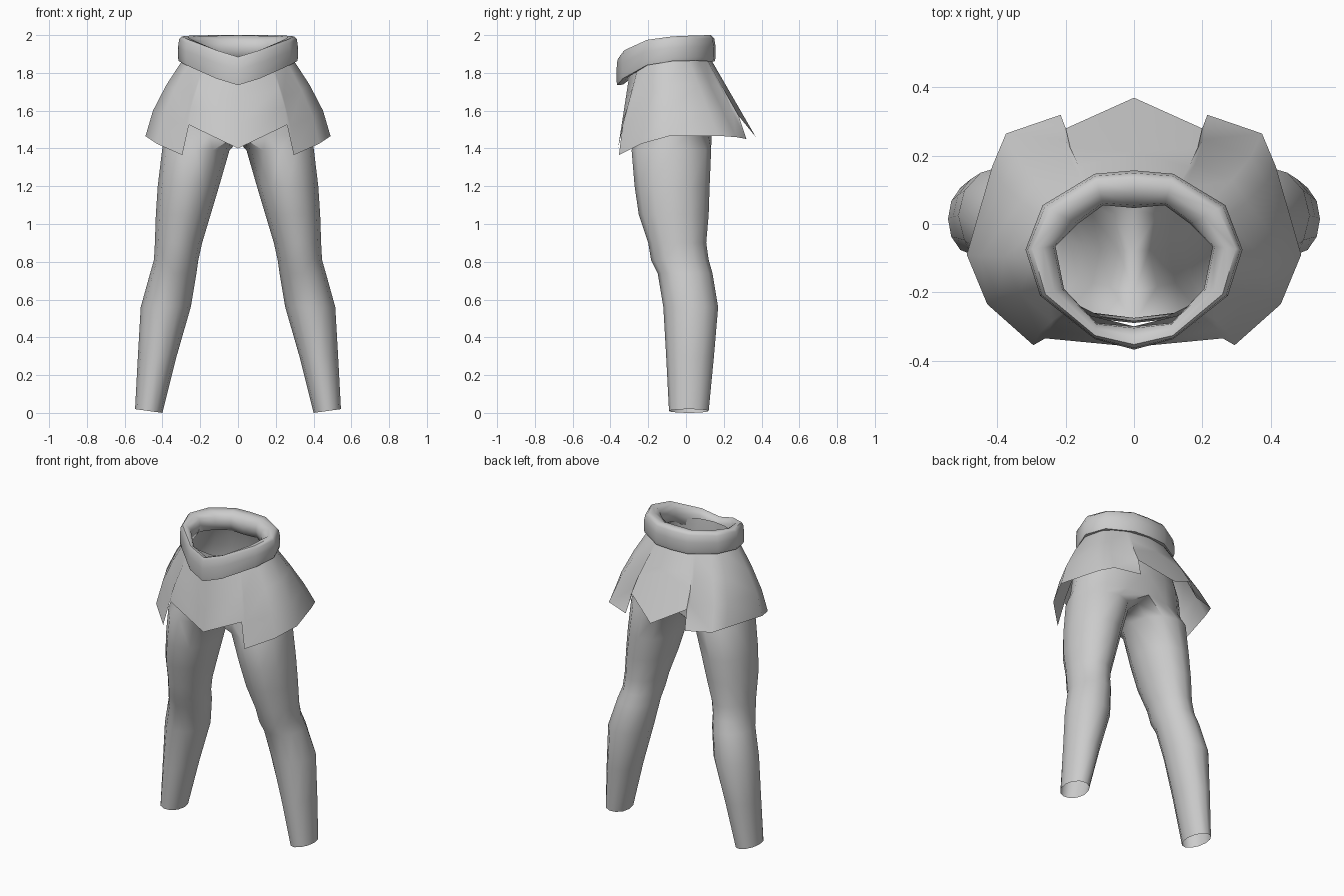
import bpy, math

if "Cube" in bpy.data.objects:
    bpy.data.objects.remove(bpy.data.objects["Cube"])

cloth = bpy.data.materials.new("grey cloth")
cloth.diffuse_color = (0.6, 0.6, 0.6, 1)
cloth.use_nodes = True
cloth.node_tree.nodes["Principled BSDF"].inputs["Base Color"].default_value = cloth.diffuse_color


def make(name, verts, faces):
    """Half mesh on +x, mirrored to the other side and smoothed."""
    mesh = bpy.data.meshes.new(name)
    mesh.from_pydata(verts, [], faces)
    mesh.materials.append(cloth)
    ob = bpy.data.objects.new(name, mesh)
    bpy.context.collection.objects.link(ob)
    bpy.ops.object.select_all(action='DESELECT')
    ob.select_set(True)
    bpy.context.view_layer.objects.active = ob
    bpy.ops.object.shade_smooth_by_angle(angle=math.radians(55))
    mod = ob.modifiers.new("mirror", 'MIRROR')
    mod.use_clip = True
    mod.merge_threshold = 0.002
    return ob


def grid(rows, cols):
    return [(r * cols + c, r * cols + c + 1, (r + 1) * cols + c + 1, (r + 1) * cols + c)
            for r in range(rows - 1) for c in range(cols - 1)]


# Trousers: leg sections (z, x inner, x outer, y front, y back), then hip sections
LEG = [(0.01, 0.40, 0.545, -0.09, 0.12), (0.30, 0.325, 0.53, -0.105, 0.148),
       (0.56, 0.25, 0.515, -0.12, 0.17), (0.74, 0.22, 0.465, -0.15, 0.14),
       (0.81, 0.21, 0.445, -0.185, 0.12), (0.90, 0.19, 0.44, -0.20, 0.107),
       (1.05, 0.145, 0.435, -0.25, 0.12), (1.20, 0.10, 0.425, -0.272, 0.125),
       (1.39, 0.045, 0.402, -0.288, 0.133)]
HIP = [(1.47, 0.39, -0.29, 0.135), (1.62, 0.37, -0.285, 0.135),
       (1.76, 0.315, -0.275, 0.12), (1.88, 0.25, -0.285, 0.08)]
N = 12
verts, faces = [], []
for r, (z, x0, x1, y0, y1) in enumerate(LEG):
    for k in range(N):
        a = math.tau * k / N
        tilt = 0.01 * math.cos(a) if r == 0 else 0
        verts.append(((x0 + x1) / 2 + (x1 - x0) / 2 * math.cos(a),
                      (y0 + y1) / 2 + (y1 - y0) / 2 * math.sin(a), z + tilt))


def hip_point(sec, k):
    z, rx, y0, y1 = sec
    a = math.pi / 8 * k
    x = 0 if abs(k) == 4 else rx * math.cos(a)
    return (x, (y0 + y1) / 2 + (y1 - y0) / 2 * math.sin(a), z)


# Crotch ring: outer side follows the hips, inner side lies on the middle seam
crotch = len(verts)
for k in range(N):
    if k <= 4 or k >= 8:
        verts.append(hip_point(HIP[0], k if k <= 4 else k - N))
    else:
        verts.append((0, (0.04, -0.08, -0.2)[k - 5], (1.455, 1.44, 1.455)[k - 5]))
for r in range(len(LEG)):
    for k in range(N):
        j = (k + 1) % N
        faces.append((r * N + k, r * N + j, (r + 1) * N + j, (r + 1) * N + k))
prev = [crotch + k % N for k in range(-4, 5)]
for sec in HIP[1:]:
    cur = []
    for k in range(-4, 5):
        cur.append(len(verts))
        verts.append(hip_point(sec, k))
    faces += [(prev[i], prev[i + 1], cur[i + 1], cur[i]) for i in range(8)]
    prev = cur
make("trousers", verts, faces)

# Skirt: jagged hem flaring out from the waist
HEM = [(0, -.36, 1.40), (.26, -.335, 1.525), (.295, -.355, 1.365), (.43, -.235, 1.425),
       (.49, -.09, 1.465), (.415, .17, 1.467), (.375, .265, 1.46), (.215, .32, 1.45),
       (.20, .28, 1.57), (0, .37, 1.46)]
WAIST_ANGLES = [-90, -53, -49, -27, -4, 27, 42, 60, 64, 90]
waist = []
for deg in WAIST_ANGLES:
    a = math.radians(deg)
    x = 0 if abs(deg) == 90 else 0.29 * math.cos(a)
    waist.append((x, -0.085 + 0.215 * math.sin(a), 1.875 - 0.085 * max(0, -math.sin(a)) ** 2))
rows = []
for t in (0, 0.33, 0.66, 1):
    bulge = 1 + 0.28 * t * (1 - t)
    for h, w in zip(HEM, waist):
        p = [h[i] + (w[i] - h[i]) * t for i in range(3)]
        rows.append((p[0] * bulge, p[1], p[2]))
make("skirt", rows, grid(4, len(HEM)))

# Belt: padded roll dipping at the front; outer x, y, inner x, y, bottom z, top z
BELT = [(0, -.368, 0, -.30, 1.735, 1.885), (.115, -.337, .11, -.29, 1.77, 1.92),
        (.275, -.21, .205, -.19, 1.84, 1.975), (.318, -.075, .23, -.065, 1.862, 1.993),
        (.268, .055, .165, 0.0, 1.865, 1.998), (.115, .147, .09, .055, 1.86, 2.0),
        (0, .157, 0, .047, 1.86, 2.0)]
PROFILE = [(.05, 0), (0, .15), (0, .55), (.07, .88), (.22, 1), (.6, .97),
           (.93, .8), (1, .5), (.9, .15), (.5, .02), (.05, 0)]
rows = [(ox + (ix - ox) * t, oy + (iy - oy) * t, z0 + (z1 - z0) * h)
        for t, h in PROFILE for ox, oy, ix, iy, z0, z1 in BELT]
n = len(BELT)
last = (len(PROFILE) - 1) * n
faces = [tuple(i % last for i in f) for f in grid(len(PROFILE), n)]
make("belt", rows[:last], faces)
